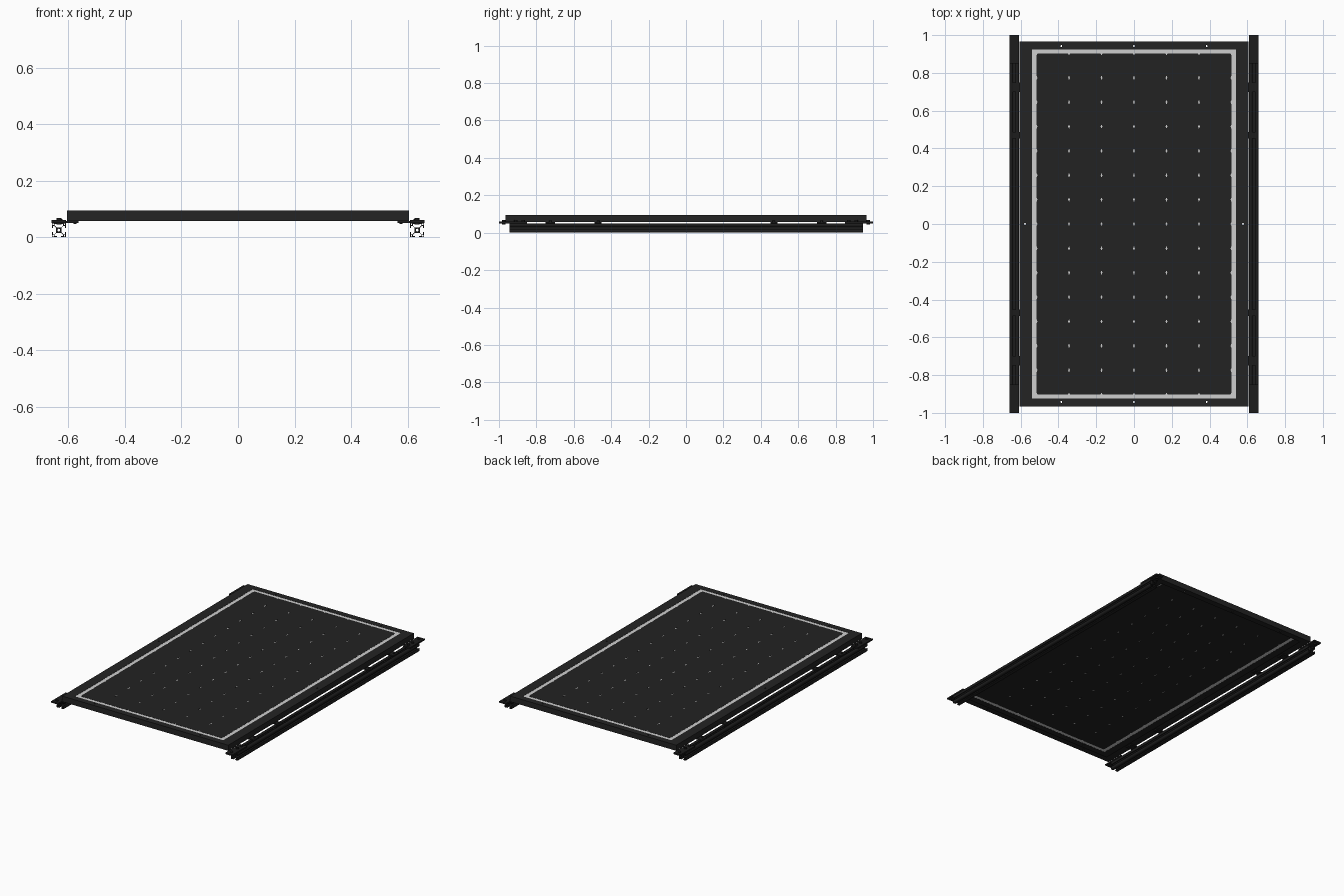
import bpy, bmesh, math
from mathutils import Matrix, Vector

if "Cube" in bpy.data.objects:
    bpy.data.objects.remove(bpy.data.objects["Cube"])


def material(name, v):
    m = bpy.data.materials.new(name)
    m.diffuse_color = (v, v, v, 1)
    m.use_nodes = True
    m.node_tree.nodes["Principled BSDF"].inputs["Base Color"].default_value = m.diffuse_color
    return m


FRAME = material("dark frame", 0.017)
CELL = material("dark cell", 0.016)
SHEET = material("light backing", 0.62)
RAIL = material("black rail", 0.012)


def make(name, bm, mat):
    bmesh.ops.recalc_face_normals(bm, faces=bm.faces[:])
    me = bpy.data.meshes.new(name)
    bm.to_mesh(me)
    bm.free()
    me.materials.append(mat)
    ob = bpy.data.objects.new(name, me)
    bpy.context.collection.objects.link(ob)
    return ob


def box(bm, x0, x1, y0, y1, z0, z1):
    m = Matrix.Translation(((x0 + x1) / 2, (y0 + y1) / 2, (z0 + z1) / 2))
    bmesh.ops.create_cube(bm, size=1, matrix=m @ Matrix.Diagonal((x1 - x0, y1 - y0, z1 - z0, 1)))


def cyl(bm, x, y, z0, z1, r, n=12):
    bmesh.ops.create_cone(bm, cap_ends=True, segments=n, radius1=r, radius2=r, depth=z1 - z0,
                          matrix=Matrix.Translation((x, y, (z0 + z1) / 2)))


# Panel frame: C-shaped section swept around the rectangle (inset x, inset y, height)
W, L = 0.605, 0.965
section = [(0, 0, .058), (0, 0, .095), (.065, .04, .095), (.065, .04, .087),
           (.004, .004, .087), (.004, .004, .061), (.05, .04, .061), (.05, .04, .058)]
bm = bmesh.new()
loops = [[bm.verts.new((sx * (W - a), sy * (L - b), z)) for sx, sy in ((1, 1), (-1, 1), (-1, -1), (1, -1))]
         for a, b, z in section]
for i, lo in enumerate(loops):
    nx = loops[(i + 1) % len(loops)]
    for k in range(4):
        bm.faces.new((lo[k], lo[(k + 1) % 4], nx[(k + 1) % 4], nx[k]))
frame = make("panel_frame", bm, FRAME)

# Mounting holes through the frame
bm = bmesh.new()
for s in (-1, 1):
    cyl(bm, s * .577, 0, .03, .12, .005)
    for x in (-.385, 0, .385):
        cyl(bm, x, s * .942, .03, .12, .005)
cutter = make("hole_cutter", bm, FRAME)
cutter.hide_render = True
cutter.hide_viewport = True
mod = frame.modifiers.new("holes", 'BOOLEAN')
mod.object = cutter
mod.operation = 'DIFFERENCE'
mod.solver = 'EXACT'

# Light backing sheet, showing as a border and between cell corners
bm = bmesh.new()
box(bm, -.541, .541, -.926, .926, .0878, .0938)
make("backing_sheet", bm, SHEET)

# Solar cells with clipped corners, slightly proud of both sides of the sheet
CW, CL = 0.172, 0.129
bm = bmesh.new()
a, b, cx, cy = CW / 2, CL / 2, .005, .012
shape = [(a, -b + cy), (a, b - cy), (a - cx, b), (-a + cx, b),
         (-a, b - cy), (-a, -b + cy), (-a + cx, -b), (a - cx, -b)]
for i in range(6):
    for j in range(14):
        px, py = (i - 2.5) * CW, (j - 6.5) * CL
        f = bm.faces.new([bm.verts.new((px + u, py + v, .0870)) for u, v in shape])
        ext = bmesh.ops.extrude_face_region(bm, geom=[f])
        top = [v for v in ext["geom"] if isinstance(v, bmesh.types.BMVert)]
        bmesh.ops.translate(bm, verts=top, vec=(0, 0, .0076))
make("solar_cells", bm, CELL)

# Slotted rails: one quarter of the section, turned four times, with hollow corners
h = .025
side = [(h, h), (.007, h), (.007, .021), (.015, .021), (.015, .0165), (.008, .0095),
        (-.008, .0095), (-.015, .0165), (-.015, .021), (-.007, .021), (-.007, h)]


def turn(p, k):
    for _ in range(k):
        p = (-p[1], p[0])
    return p


splines = [[turn(p, k) for k in range(4) for p in side]]
for k in range(4):
    splines.append([turn(p, k) for p in ((.0175, .0175), (.0225, .0175), (.0225, .0225), (.0175, .0225))])
splines.append([(.005 * math.cos(t * math.pi / 6), .005 * math.sin(t * math.pi / 6)) for t in range(12)])
cu = bpy.data.curves.new("rail_section", 'CURVE')
cu.dimensions = '2D'
cu.fill_mode = 'BOTH'
cu.extrude = .945
for pts in splines:
    sp = cu.splines.new('POLY')
    sp.points.add(len(pts) - 1)
    for q, p in zip(sp.points, pts):
        q.co = (p[0], p[1], 0, 1)
    sp.use_cyclic_u = True
tmp = bpy.data.objects.new("rail_section", cu)
bpy.context.collection.objects.link(tmp)
bpy.context.view_layer.update()
rail_mesh = bpy.data.meshes.new_from_object(tmp.evaluated_get(bpy.context.evaluated_depsgraph_get()))
bpy.data.objects.remove(tmp)
rail_mesh.transform(Matrix.Rotation(math.pi / 2, 4, 'X'))
rail_mesh.materials.clear()
rail_mesh.materials.append(RAIL)

RX = .634
for s, label in ((-1, "left"), (1, "right")):
    ob = bpy.data.objects.new(label + "_rail", rail_mesh)
    ob.location = (s * RX, 0, h)
    bpy.context.collection.objects.link(ob)

    # End plates with bolts, reaching past the rail ends
    bm = bmesh.new()
    for e in (-1, 1):
        ys = sorted((e * .85, e * 1.0))
        box(bm, s * RX - .026, s * RX + .026, ys[0], ys[1], .0505, .060)
        for y in (.87, .91):
            cyl(bm, s * RX, e * y, .058, .067, .009)
        cyl(bm, s * RX, e * .975, .044, .067, .009)
    make(label + "_end_plates", bm, RAIL)

    # Small brackets joining rail and panel, with bolts
    bm = bmesh.new()
    for e in (-1, 1):
        for y, w in ((.47, .018), (.725, .025)):
            xs = sorted((s * .565, s * .642))
            box(bm, xs[0], xs[1], e * y - w, e * y + w, .0505, .0578)
            cyl(bm, s * .577, e * y, .046, .064, .006)
            cyl(bm, s * .628, e * y, .052, .064, .007)
    make(label + "_panel_brackets", bm, RAIL)
